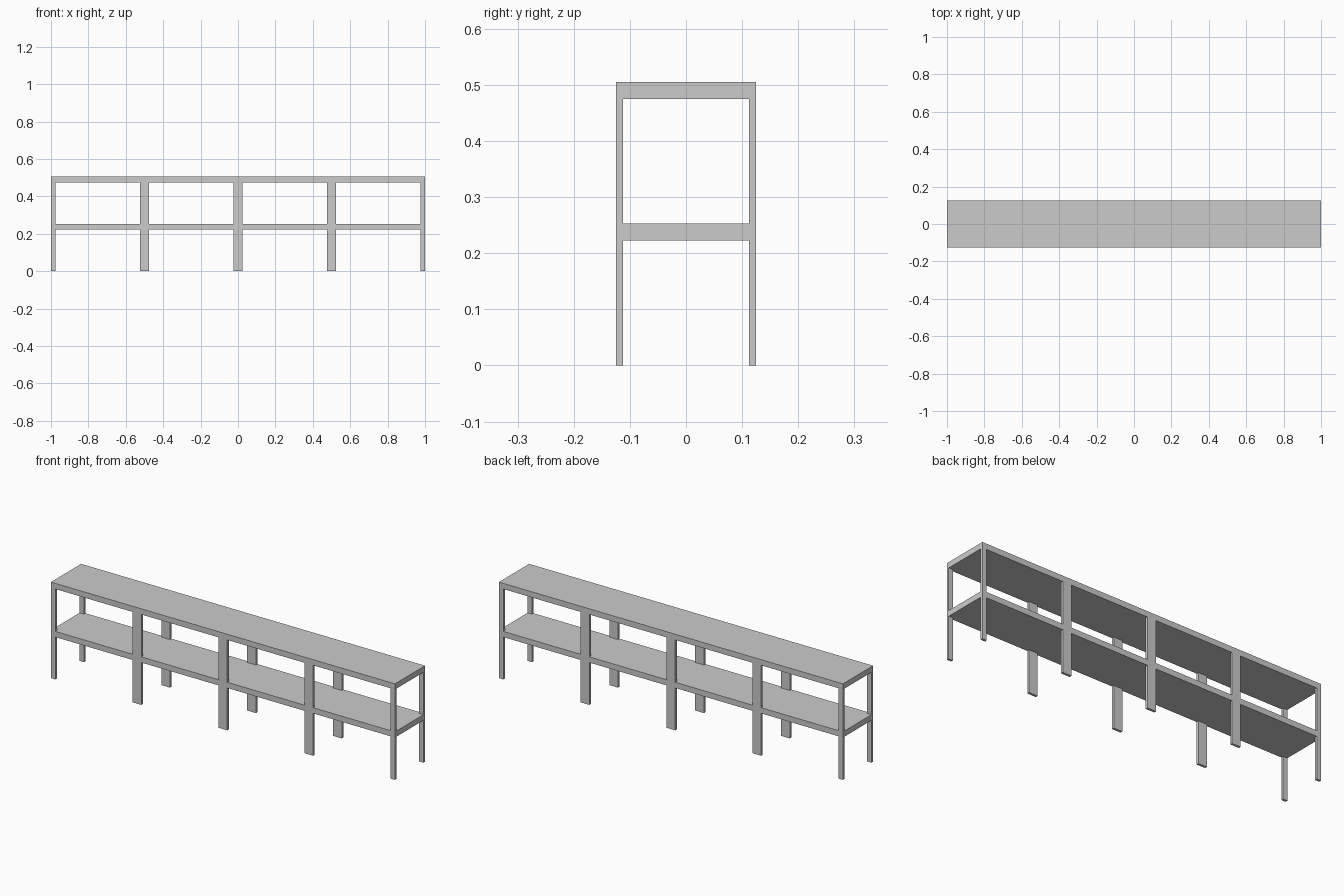
import bpy

if "Cube" in bpy.data.objects:
    bpy.data.objects.remove(bpy.data.objects["Cube"])

L, W = 2.0, 0.25            # overall length and depth
TIER, SLAB = 0.2525, 0.03   # tier height and board thickness
LEG_Y = 0.0125              # leg thickness front to back
END_W, MID_W = 0.025, 0.05  # end and middle leg widths


def box(name, x, y, z):
    """Box from (min, max) ranges on each axis."""
    bpy.ops.mesh.primitive_cube_add(size=1)
    ob = bpy.context.object
    ob.name = name
    for v in ob.data.vertices:
        v.co = [r[0] if c < 0 else r[1] for c, r in zip(v.co, (x, y, z))]
    return ob


# Leg positions along the length: narrow at the ends, wide in the middle
leg_x = [(-L / 2, -L / 2 + END_W)]
leg_x += [(c - MID_W / 2, c + MID_W / 2) for c in (-0.5, 0.0, 0.5)]
leg_x += [(L / 2 - END_W, L / 2)]

# Two identical tiers: a full board flush with the legs that carry it
for i, (board, tier) in enumerate((("lower_shelf", "lower"), ("top_board", "upper"))):
    base, under, top = i * TIER, (i + 1) * TIER - SLAB, (i + 1) * TIER
    box(board, (-L / 2, L / 2), (-W / 2, W / 2), (under, top))
    for n, x in enumerate(leg_x, 1):
        box(f"{tier}_front_leg_{n}", x, (-W / 2, -W / 2 + LEG_Y), (base, under))
        box(f"{tier}_back_leg_{n}", x, (W / 2 - LEG_Y, W / 2), (base, under))
